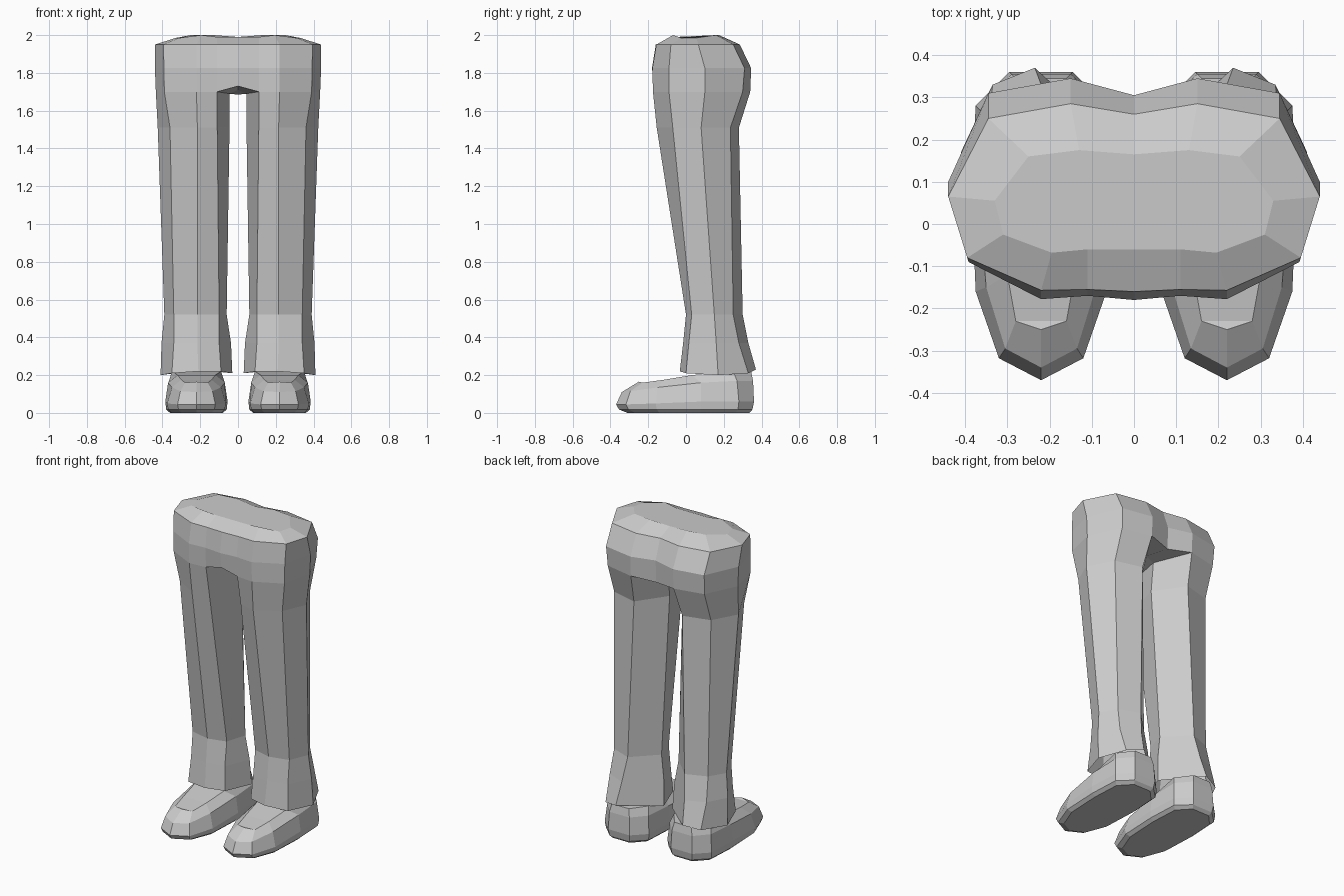
import bpy, bmesh

grey = bpy.data.materials.new("plain_grey")
grey.diffuse_color = (0.6, 0.6, 0.6, 1)


def ring(bm, pts, z):
    """Add one ring; a point may carry its own height as a third value."""
    return [bm.verts.new((p[0], p[1], p[2] if len(p) > 2 else z)) for p in pts]


def bridge(bm, up, low, closed=True):
    n = len(up)
    for i in range(n if closed else n - 1):
        j = (i + 1) % n
        bm.faces.new((up[i], low[i], low[j], up[j]))


def finish(bm, name):
    me = bpy.data.meshes.new(name)
    bm.to_mesh(me)
    bm.free()
    me.materials.append(grey)
    ob = bpy.data.objects.new(name, me)
    bpy.context.collection.objects.link(ob)
    mod = ob.modifiers.new("mirror", 'MIRROR')
    mod.use_axis[0] = True
    mod.merge_threshold = 0.0005


# Trousers: hips as half rings running front to back
bm = bmesh.new()
top = ring(bm, [(0, -.06, 1.99), (.11, -.06, 1.99), (.195, -.068), (.31, -.025, 1.985),
                (.33, .055, 1.985), (.25, .16), (.13, .175), (0, .165, 1.99)], 2.0)
rim = ring(bm, [(0, -.16), (.11, -.155), (.22, -.157), (.395, -.08),
                (.44, .065), (.345, .25), (.15, .285), (0, .26)], 1.95)
hip = ring(bm, [(0, -.18), (.11, -.17), (.22, -.178), (.392, -.09),
                (.44, .10), (.345, .31), (.15, .345), (0, .305)], 1.825)
seat = ring(bm, [(0, -.17, 1.73), (.11, -.165), (.22, -.175), (.39, -.09),
                 (.435, .10), (.34, .30), (.15, .34), (0, .30, 1.685)], 1.70)
bm.faces.new(top)
bridge(bm, top, rim, False)
bridge(bm, rim, hip, False)
bridge(bm, hip, seat, False)

# Crotch underside
inner = bm.verts.new((.045, .12, 1.69))
mid = bm.verts.new((0, .12, 1.71))
bm.faces.new((mid, inner, seat[1], seat[0]))
bm.faces.new((seat[7], seat[6], inner, mid))

# Leg tapering to the ankle, then flaring to the hem
leg = seat[1:7] + [inner]
for z, pts in (
    (1.51, [(.11, -.13), (.215, -.155), (.36, -.07), (.425, .08),
            (.34, .235), (.17, .28), (.045, .10)]),
    (.52, [(.10, .03), (.215, 0), (.34, .03), (.39, .15),
           (.33, .25), (.20, .30), (.06, .16)]),
    (.37, [(.10, .01), (.215, -.015), (.34, .015), (.405, .16),
           (.34, .28), (.22, .33), (.037, .17)]),
    (.21, [(.09, .0, .22), (.21, -.033, .22), (.35, .0), (.41, .17, .20),
           (.335, .33), (.235, .37, .23), (.15, .34, .22), (.03, .18)][:6] + [(.03, .18)]),
):
    low = ring(bm, pts, z)
    bridge(bm, leg, low)
    leg = low
finish(bm, "trousers")

# Shoe: rings from upper to sole, each given as half widths along the length
bm = bmesh.new()
CX = .22
levels = [
    [(0, -.25, .165), (.06, -.23, .16), (.08, -.12, .175), (.10, .03, .20), (.13, .25, .22), (.06, .345, .22)],
    [(0, -.34, .11), (.085, -.295, .115), (.13, -.15, .135), (.15, .08, .16), (.145, .27, .17), (.07, .355, .17)],
    [(0, -.37, .045), (.10, -.318, .045), (.155, -.16, .05), (.165, .08, .06), (.155, .28, .06), (.075, .36, .06)],
    [(0, -.355, .018), (.095, -.305, .018), (.15, -.155, .018), (.16, .08, .018), (.15, .275, .018), (.07, .352, .018)],
    [(0, -.31, 0), (.08, -.27, 0), (.13, -.14, 0), (.14, .08, 0), (.13, .26, 0), (.06, .335, 0)],
]
prev = None
for lv in levels:
    pts = [(CX + d, y, z) for d, y, z in lv]
    pts += [(CX - d, y, z) for d, y, z in reversed(lv[1:])]
    cur = ring(bm, pts, 0)
    if prev:
        bridge(bm, prev, cur)
    else:
        # Instep, closed with strips across the foot
        bm.faces.new((cur[0], cur[1], cur[10]))
        for i in range(1, 5):
            bm.faces.new((cur[i], cur[i + 1], cur[10 - i], cur[11 - i]))
    prev = cur
bm.faces.new(prev[::-1])
finish(bm, "shoes")
